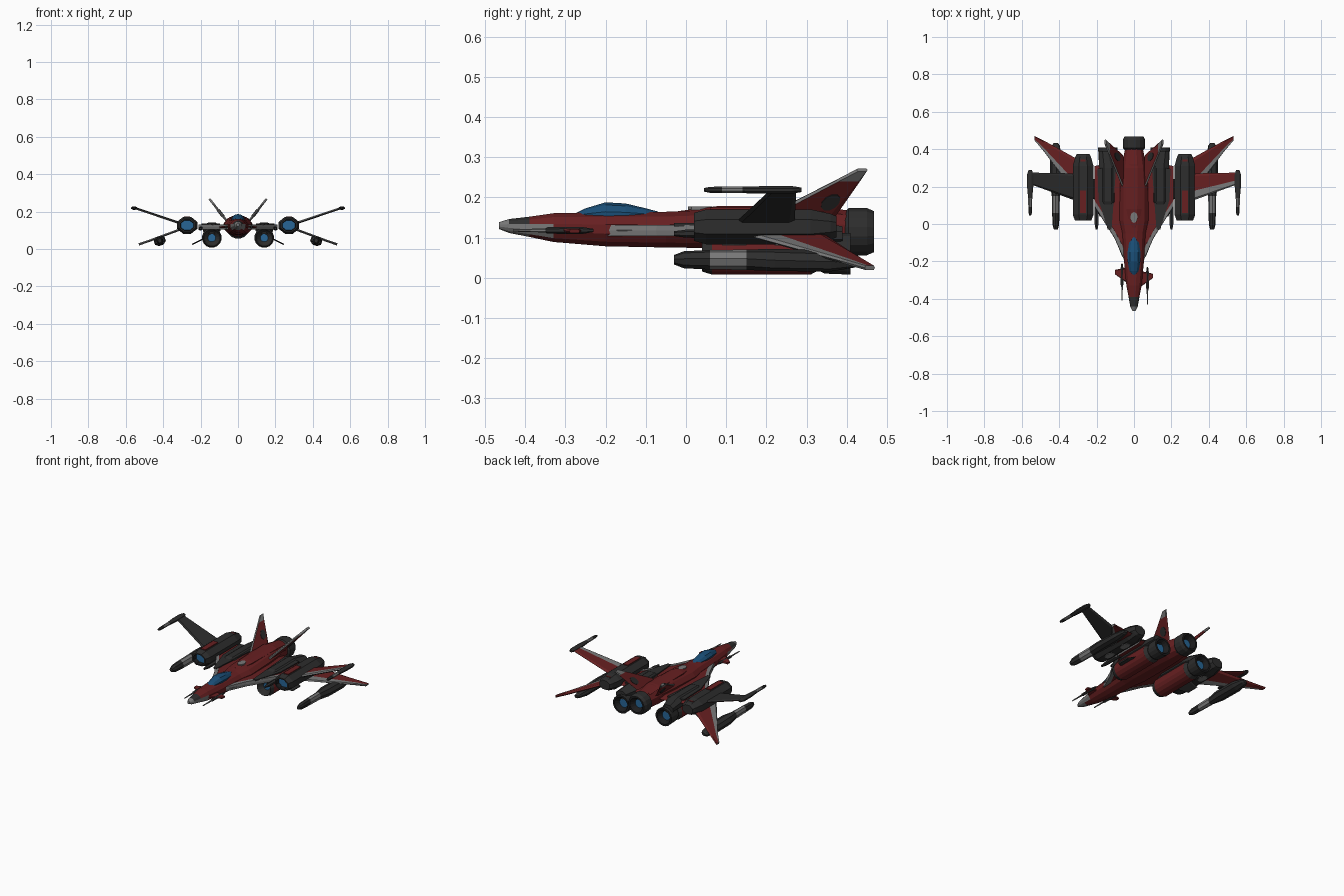
import bpy, bmesh, math
from mathutils import Vector

if "Cube" in bpy.data.objects:
    bpy.data.objects.remove(bpy.data.objects["Cube"], do_unlink=True)

COLOURS = {
    "red_paint": (0.135, 0.014, 0.015),
    "dark_metal": (0.026, 0.026, 0.026),
    "grey_trim": (0.19, 0.19, 0.19),
    "canopy_blue": (0.01, 0.075, 0.18),
    "black_metal": (0.012, 0.012, 0.013),
    "engine_blue": (0.02, 0.13, 0.3),
}
RED, DARK, GREY, GLASS, BLACK, GLOW = range(6)
MATS = []
for label, rgb in COLOURS.items():
    m = bpy.data.materials.new(label)
    m.use_nodes = True
    m.diffuse_color = (*rgb, 1)
    m.node_tree.nodes["Principled BSDF"].inputs["Base Color"].default_value = (*rgb, 1)
    MATS.append(m)


def skin(name, rings, rule):
    """Bridge closed rings, cap the ends; rule is a colour or f(ring, segment, centre)."""
    bm = bmesh.new()
    loops = [[bm.verts.new(p) for p in ring] for ring in rings]
    n = len(loops[0])
    tagged = [(bm.faces.new(loops[0]), -1, 0), (bm.faces.new(loops[-1]), len(rings), 0)]
    for i in range(len(loops) - 1):
        a, b = loops[i], loops[i + 1]
        for j in range(n):
            k = (j + 1) % n
            tagged.append((bm.faces.new((a[j], a[k], b[k], b[j])), i, j))
    for f, i, j in tagged:
        f.material_index = rule(i, j, f.calc_center_median()) if callable(rule) else rule
    bmesh.ops.recalc_face_normals(bm, faces=bm.faces)
    mesh = bpy.data.meshes.new(name)
    bm.to_mesh(mesh)
    bm.free()
    for m in MATS:
        mesh.materials.append(m)
    ob = bpy.data.objects.new(name, mesh)
    bpy.context.collection.objects.link(ob)
    return ob


def loft(name, sections, n, rule, tilt=0):
    """Body along y; each section is (y, centre x, centre z, half width, half height)."""
    rings = []
    for y, cx, cz, rx, rz in sections:
        ring = []
        for j in range(n):
            t = 2 * math.pi * (j + 0.5) / n
            u, v = rx * math.cos(t), rz * math.sin(t)
            ring.append((cx + u * math.cos(tilt) - v * math.sin(tilt), y,
                         cz + u * math.sin(tilt) + v * math.cos(tilt)))
        rings.append(ring)
    return skin(name, rings, rule)


def wing(name, stations, s, thick, rule):
    """Six-sided aerofoil; each station is (x, z, leading y, trailing y)."""
    first, last = stations[0], stations[-1]
    span = Vector(((last[0] - first[0]) * s, 0, last[1] - first[1])).normalized()
    up = Vector((-span.z, 0, span.x)) * (thick / 2)
    shape = ((0, 0), (0.07, 1), (0.35, 1), (0.9, 1), (1, 0), (0.9, -1), (0.35, -1), (0.07, -1))
    rings = [[Vector((x * s, a + (b - a) * c, z)) + up * h for c, h in shape]
             for x, z, a, b in stations]
    return skin(name, rings, rule)


def plate(name, pts, offset, colour):
    return skin(name, [pts, [Vector(p) + Vector(offset) for p in pts]], colour)


def edge_rule(edge, body):
    return lambda i, j, c: edge if j in (0, 1, 6, 7) else body


def engine(name, x, z, y0, y1, r, body, joint):
    """Round engine with a glowing intake and a black nozzle from joint to y1."""
    prof = [(y0 + .03, .4), (y0 + .015, .7), (y0, .85), (y0 + .025, 1), (joint - .02, 1),
            (joint, .8), (joint + .015, .95), (y1, 1), (y1, .8), (y1 - .025, .5)]
    def rule(i, j, c):
        if i in (-1, len(prof)):
            return GLOW
        return DARK if i < 3 else body if i < 4 else BLACK if i > 6 else DARK
    loft(name, [(y, x, z, r * k, r * k) for y, k in prof], 16, rule)


# Fuselage
def hull_rule(i, j, c):
    if c.y < -0.44 or (c.y < -0.34 and 0.105 < c.z < 0.138):
        return GREY
    return DARK if c.y < -0.385 and c.z > 0.138 else RED

hull = [(-.465, .13, .008, .009), (-.44, .129, .021, .018), (-.39, .127, .03, .026),
        (-.33, .125, .042, .037), (-.2, .121, .055, .044), (-.05, .12, .064, .046),
        (.02, .121, .08, .048), (.2, .125, .078, .056), (.32, .123, .066, .058),
        (.4, .118, .05, .052)]
loft("fuselage", [(y, 0, z, rx, rz) for y, z, rx, rz in hull], 12, hull_rule)

# Canopy, spine and dorsal hatch
glass = [(-.285, .15, .008, .006), (-.25, .153, .026, .02), (-.2, .154, .036, .034),
         (-.15, .153, .036, .032), (-.1, .153, .028, .02), (-.07, .155, .012, .01)]
loft("canopy", [(y, 0, z, rx, rz) for y, z, rx, rz in glass], 10, GLASS)
loft("spine", [(-.02, 0, .155, .022, .012), (.08, 0, .162, .045, .018),
               (.3, 0, .162, .05, .02), (.39, 0, .15, .04, .02)], 8, RED)
hatch = [(.02 * math.cos(k * math.pi / 4), .035 + .03 * math.sin(k * math.pi / 4), .168)
         for k in range(8)]
plate("dorsal_hatch", hatch, (0, 0, .009), GREY)

# Main nozzle
nozzle = [(.37, .045), (.395, .05), (.405, .06), (.45, .06), (.468, .052), (.468, .042), (.44, .025)]
loft("main_nozzle", [(y, 0, .115, r, r) for y, r in nozzle], 16,
     lambda i, j, c: GLOW if i == 7 else BLACK if i > 3 else DARK)

for s, side in ((1, "left"), (-1, "right")):
    # Blended inner wing with dark top panels
    wing(side + "_inner_wing", [(.03, .118, -.22, .35), (.065, .118, -.17, .34),
                                (.105, .118, -.07, .33), (.21, .118, .1, .31)], s, .024,
         lambda i, j, c: GREY if j in (0, 7) else RED)
    wing(side + "_wing_edge", [(.05, .118, -.2, -.13), (.105, .118, -.075, -.03),
                               (.212, .118, .095, .13)], s, .028, GREY)
    outline = [(.095, .31), (.195, .295), (.19, .13), (.14, -.03), (.12, -.03)]
    plate(side + "_wing_panel", [(x * s, y, .128) for x, y in outline], (0, 0, .008), DARK)

    # Lower engines under the inner wing
    engine(side + "_lower_engine", .14 * s, .06, .04, .41, .053, RED, .33)
    loft(side + "_engine_fairing", [(.06, .14 * s, .1, .03, .02), (.12, .14 * s, .11, .05, .035),
                                    (.3, .14 * s, .11, .05, .035), (.39, .155 * s, .105, .035, .025)],
         8, DARK)

    # Wing nacelles with blue intakes and red panels
    pod = [(.045, .6), (.02, .65), (.02, .8), (.05, 1), (.31, 1), (.36, .75), (.375, .6)]
    loft(side + "_nacelle", [(y, .272 * s, .127, .06 * k, .047 * k) for y, k in pod], 8,
         lambda i, j, c: GLOW if i == -1 else BLACK if i == 0 else DARK)
    for tag, y, h, w, colour in (("front", .12, .06, .016, RED), ("rear", .33, .014, .014, RED)):
        top = .171 if tag == "front" else .161
        box = [((.272 + a * w) * s, y + b * h, top - .003) for a, b in ((-1, -1), (1, -1), (1, 1), (-1, 1))]
        plate(side + "_nacelle_panel_" + tag, box, (0, 0, .007), colour)
    for y in (.12, .25):
        disc = [((.272 + .022 * math.cos(k * math.pi / 3)) * s, y + .035 * math.sin(k * math.pi / 3), .087)
                for k in range(6)]
        plate(side + "_nacelle_belly_plate", disc, (0, 0, -.006), GREY)

    # Split outer wings
    wing(side + "_upper_wing", [(.3, .135, .12, .27), (.56, .222, .215, .275)], s, .012,
         lambda i, j, c: GREY if j in (0, 1) else RED if j in (2, 3) and s > 0 or j in (2, 3) else DARK)
    wing(side + "_lower_wing", [(.29, .112, .13, .34), (.48, .042, .385, .445), (.53, .025, .445, .47)],
         s, .012, edge_rule(GREY, RED))

    # Wing tip cannons
    gun = [(.045, .005, .005), (.06, .01, .008), (.14, .012, .009), (.2, .018, .01),
           (.265, .018, .01), (.288, .01, .006)]
    loft(side + "_upper_cannon", [(y, .555 * s, .219, rx, rz) for y, rx, rz in
                                  gun[:2] + [(.09, .011, .009)] + gun[2:]], 8,
         lambda i, j, c: GREY if i == 2 else DARK)
    gun = [(-.03, .01, .012), (-.005, .017, .022), (.06, .019, .025), (.15, .021, .026),
           (.22, .033, .027), (.36, .033, .025), (.42, .022, .014), (.432, .012, .008)]
    loft(side + "_lower_cannon", [(y, .418 * s, .045 - .02 * max(0, y - .2), rx, rz) for y, rx, rz in gun],
         8, lambda i, j, c: GREY if i == 2 else DARK, tilt=-.35 * s)

    # Small belly fins and chin guns beside the nacelles
    wing(side + "_belly_fin", [(.175, .06, .1, .24), (.245, .025, .16, .24)], s, .008, DARK)
    loft(side + "_inner_gun", [(-.03, .2 * s, .11, .006, .006), (.0, .2 * s, .11, .012, .01),
                               (.12, .2 * s, .11, .014, .012)], 6, DARK)

    # Tail fins with grey tips and dark oval panels
    wing(side + "_tail_fin", [(.06, .15, .19, .37), (.133, .243, .375, .435), (.153, .268, .425, .452)],
         s, .012, lambda i, j, c: GREY if i >= 1 or j in (0, 7) else RED)
    oval = []
    for k in range(10):
        t = k * math.pi / 5
        z = .192 + .02 * math.sin(t)
        oval.append(Vector(((.06 + (z - .15) * .785) * s, .36 + .022 * math.cos(t) + .5 * (z - .192), z)))
    out = Vector((.79 * s, 0, -.62)) * .0085
    plate(side + "_fin_panel", [p - out for p in oval], out * 2, DARK)

    # Nose canards and long nose guns, slightly staggered
    dy = -.01 * s
    wing(side + "_canard", [(.03, .122, -.33 + dy, -.24 + dy), (.1, .116, -.28 + dy, -.255 + dy)],
         s, .01, RED)
    loft(side + "_nose_gun", [(y + dy, (.068 + .004 * s) * s, .118, r, r) for y, r in
                              ((-.42, .003), (-.34, .005), (-.335, .008), (-.25, .009), (-.22, .004))],
         6, lambda i, j, c: GREY if i < 1 else DARK)
